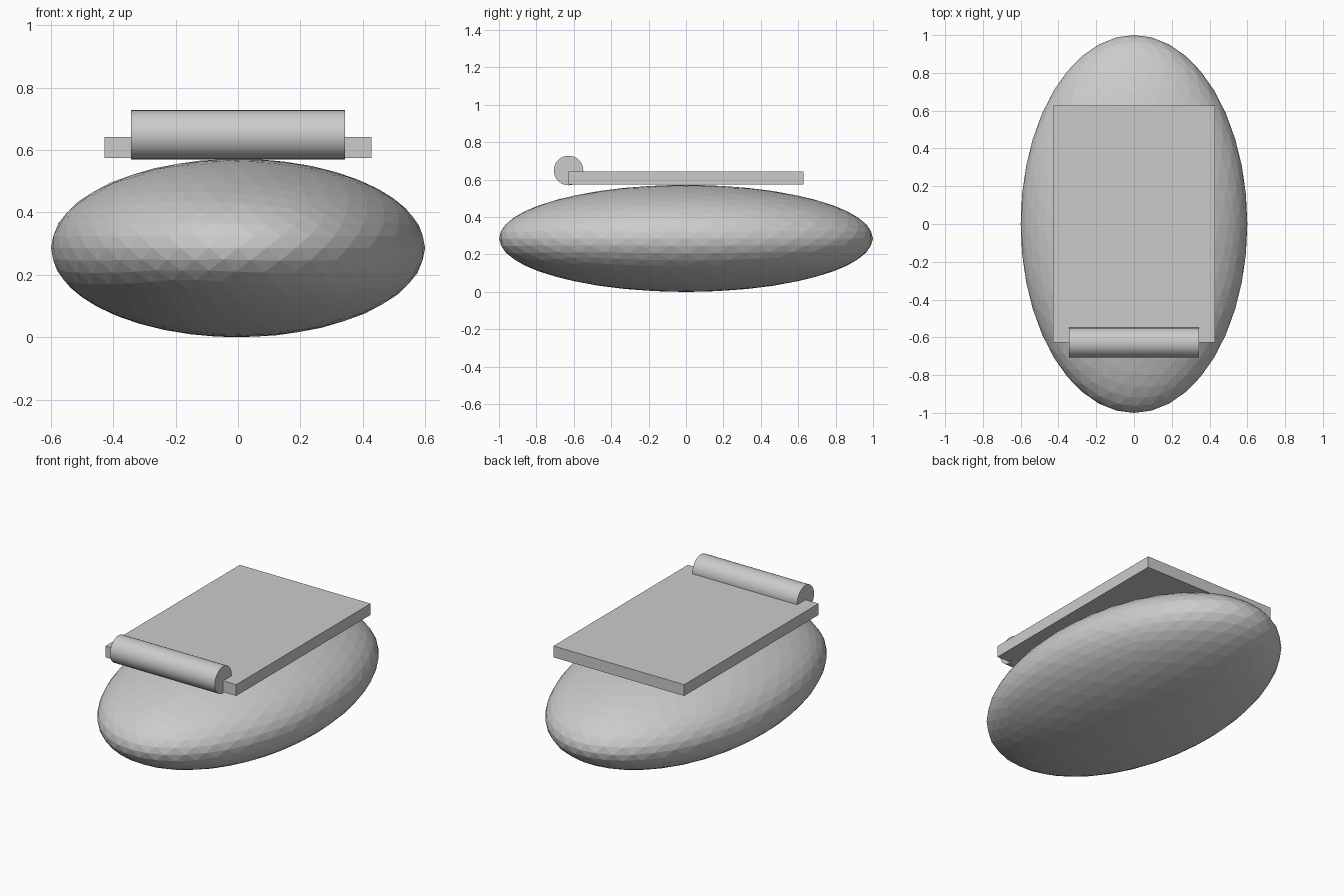
import bpy
from math import pi

if "Cube" in bpy.data.objects:
    bpy.data.objects.remove(bpy.data.objects["Cube"])

# Faceted ellipsoid body
bpy.ops.mesh.primitive_ico_sphere_add(subdivisions=4, radius=1, location=(0, 0, 0.286))
body = bpy.context.object
body.name = "body"
body.scale = (0.6, 1.0, 0.286)

# Flat panel resting on the body
bpy.ops.mesh.primitive_cube_add(size=1, location=(0, 0, 0.609))
panel = bpy.context.object
panel.name = "top_panel"
panel.scale = (0.856, 1.256, 0.067)

# Roller along the front edge of the panel
bpy.ops.mesh.primitive_cylinder_add(vertices=32, radius=0.079, depth=0.686,
                                    location=(0, -0.628, 0.649), rotation=(0, pi / 2, 0))
roller = bpy.context.object
roller.name = "front_roller"
bpy.ops.object.shade_smooth_by_angle()
